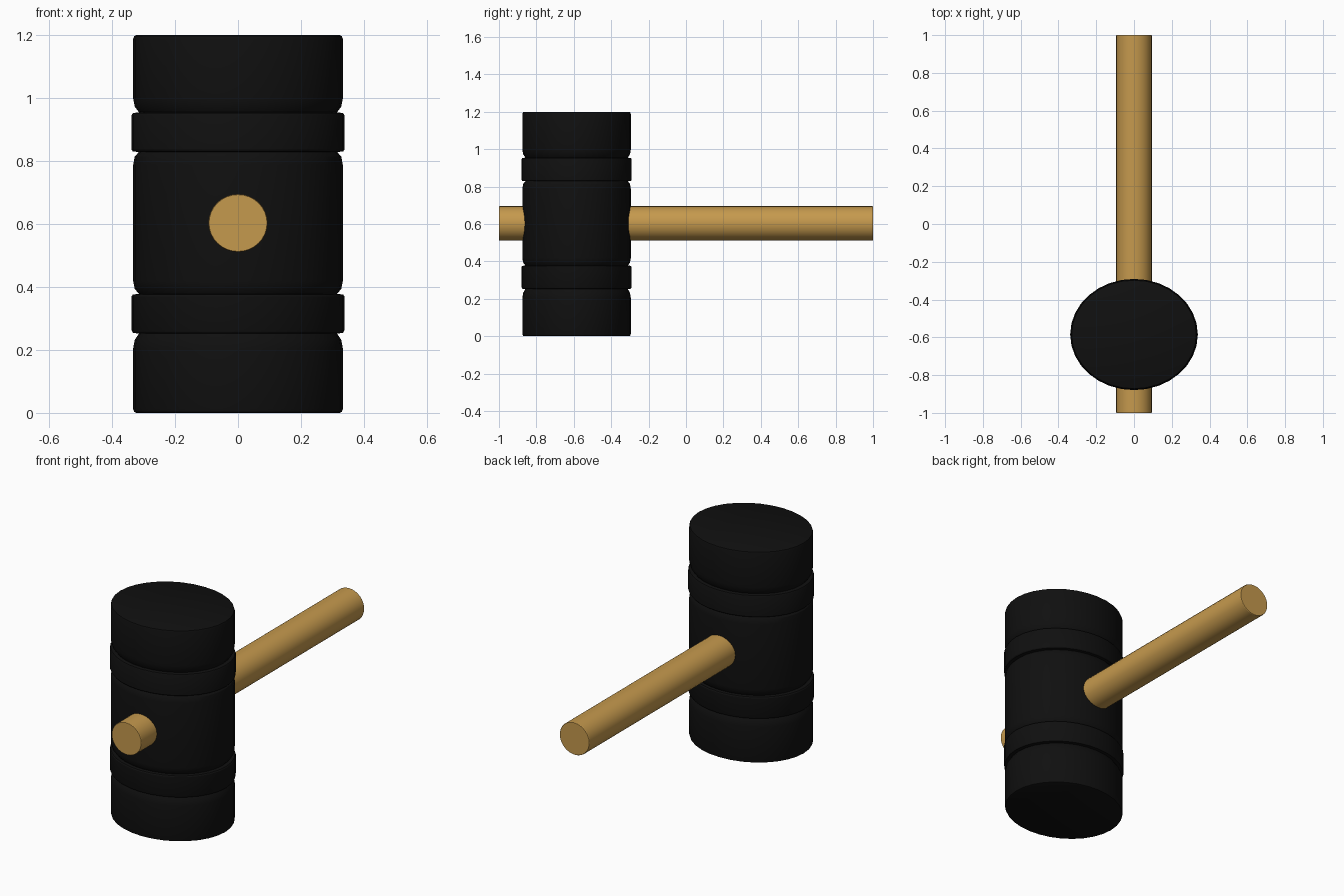
import bpy, bmesh, math
from mathutils import Matrix, Vector

if "Cube" in bpy.data.objects:
    bpy.data.objects.remove(bpy.data.objects["Cube"])


def material(name, rgb):
    m = bpy.data.materials.new(name)
    m.diffuse_color = (*rgb, 1)
    m.use_nodes = True
    m.node_tree.nodes["Principled BSDF"].inputs["Base Color"].default_value = m.diffuse_color
    return m


black = material("black_rubber", (0.005, 0.005, 0.005))
wood = material("light_wood", (0.56, 0.32, 0.075))


def lathe(name, profile, sides, rx, ry, matrix, mat):
    """Closed elliptical turning; profile holds (radius factor, height)."""
    bm = bmesh.new()
    rings = []
    for r, h in profile:
        angles = [2 * math.pi * i / sides for i in range(sides)]
        rings.append([bm.verts.new(matrix @ Vector((r * rx * math.cos(a), r * ry * math.sin(a), h)))
                      for a in angles])
    for lo, hi in zip(rings, rings[1:]):
        for i in range(sides):
            j = (i + 1) % sides
            bm.faces.new((lo[i], lo[j], hi[j], hi[i]))
    bm.faces.new(rings[0][::-1])
    bm.faces.new(rings[-1])
    bmesh.ops.recalc_face_normals(bm, faces=bm.faces)
    mesh = bpy.data.meshes.new(name)
    bm.to_mesh(mesh)
    bm.free()
    mesh.materials.append(mat)
    ob = bpy.data.objects.new(name, mesh)
    bpy.context.collection.objects.link(ob)
    bpy.ops.object.select_all(action='DESELECT')
    ob.select_set(True)
    bpy.context.view_layer.objects.active = ob
    bpy.ops.object.shade_smooth_by_angle(angle=math.radians(30))
    return ob


# Mallet head: oval barrel with two raised bands set in rounded grooves
head_profile = [
    (0.97, 0.0), (0.99, 0.003), (1.0, 0.012),
    (1.0, 0.205), (0.985, 0.232), (0.945, 0.252),
    (1.003, 0.254), (1.015, 0.262), (1.015, 0.370), (1.003, 0.376),
    (0.945, 0.378), (0.985, 0.394), (1.0, 0.418),
    (1.0, 0.788), (0.985, 0.814), (0.945, 0.829),
    (1.003, 0.830), (1.015, 0.836), (1.015, 0.945), (1.003, 0.952),
    (0.945, 0.955), (0.985, 0.973), (1.0, 0.998),
    (1.0, 1.188), (0.99, 1.197), (0.97, 1.2),
]
lathe("mallet_head", head_profile, 32, 0.333, 0.29,
      Matrix.Translation((0, -0.585, 0)), black)

# Handle: round shaft along y, running right through the head
lathe("handle", [(0.98, -1.0), (1.0, -0.997), (1.0, 0.997), (0.98, 1.0)], 32, 0.094, 0.092,
      Matrix.Translation((0, 0, 0.603)) @ Matrix.Rotation(-math.pi / 2, 4, 'X'), wood)
